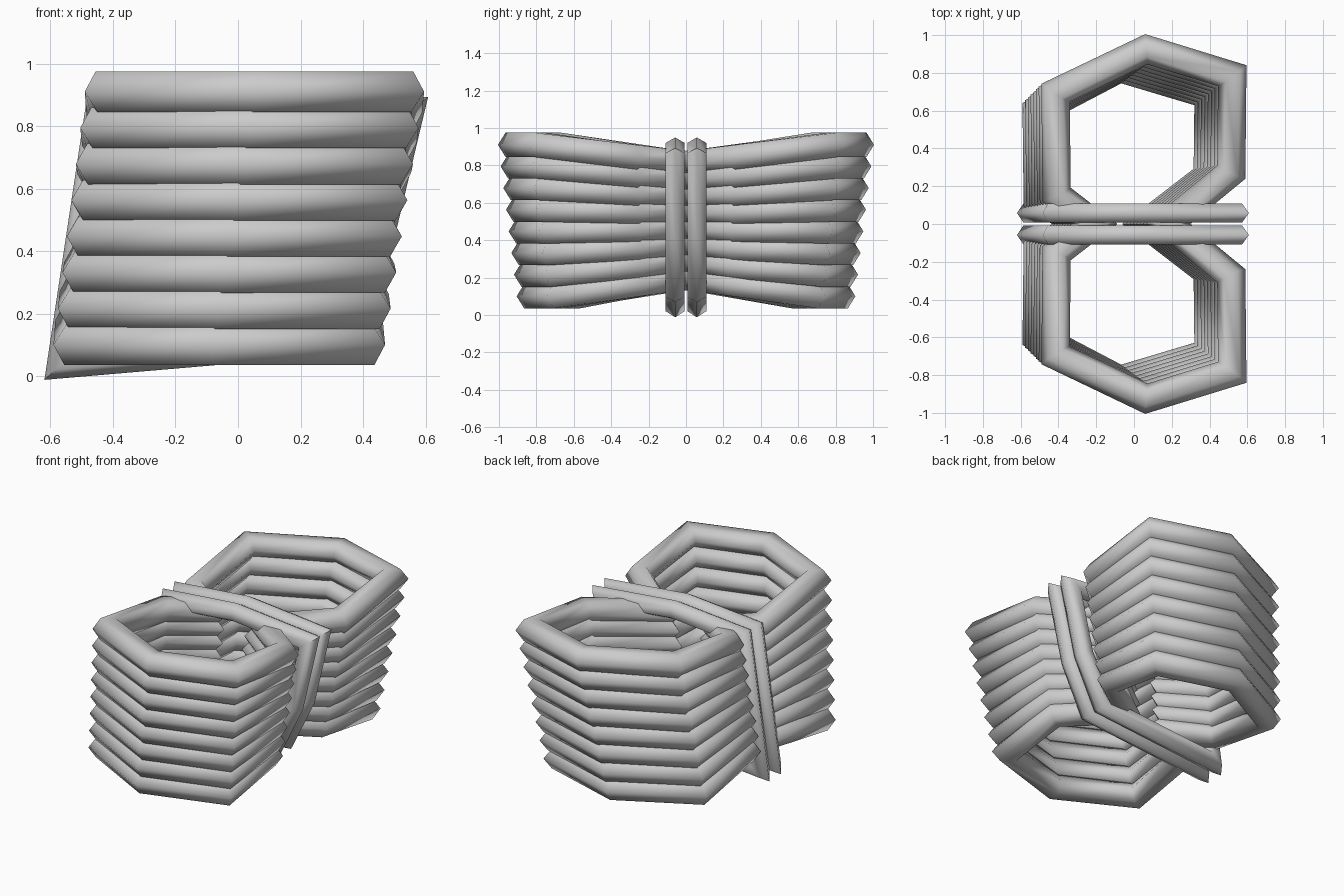
import bpy, bmesh, math
from mathutils import Vector

if "Cube" in bpy.data.objects:
    bpy.data.objects.remove(bpy.data.objects["Cube"])


def tube(name, pts, up, r, point_up):
    """Closed, mitred, six-sided tube along a loop of points."""
    pts = [Vector(p) for p in pts]
    up = Vector(up)
    n = len(pts)
    bm = bmesh.new()
    rings = []
    for i, p in enumerate(pts):
        a = (p - pts[i - 1]).normalized()
        b = (pts[(i + 1) % n] - p).normalized()
        t = (a + b).normalized()
        side = t.cross(up).normalized()
        u = side.cross(t).normalized()
        miter = 1 / max(0.5, t.dot(a))
        ring = []
        for k in range(6):
            c, s = math.cos(k * math.pi / 3), math.sin(k * math.pi / 3)
            if point_up:
                c, s = s, c
            ring.append(bm.verts.new(p + side * c * r * miter + u * s * r))
        rings.append(ring)
    for i in range(n):
        q, w = rings[i], rings[(i + 1) % n]
        for k in range(6):
            m = (k + 1) % 6
            bm.faces.new((q[k], q[m], w[m], w[k]))
    bmesh.ops.recalc_face_normals(bm, faces=bm.faces)
    me = bpy.data.meshes.new(name)
    bm.to_mesh(me)
    bm.free()
    ob = bpy.data.objects.new(name, me)
    bpy.context.collection.objects.link(ob)
    bpy.ops.object.select_all(action='DESELECT')
    ob.select_set(True)
    bpy.context.view_layer.objects.active = ob
    bpy.ops.object.shade_smooth_by_angle(angle=math.radians(65))


# Half outline of the top winding: x, y, level spacing, x lean, y lean
half = [(0.18, 0.0, 0.088, 0.12, 0.0),
        (0.515, 0.275, 0.0966, 0.125, 0.02),
        (0.52, 0.785, 0.1157, 0.125, 0.10),
        (0.065, 0.925, 0.1157, 0.14, 0.10),
        (-0.415, 0.695, 0.1157, 0.10, 0.10),
        (-0.41, 0.155, 0.093, 0.10, 0.02),
        (-0.21, 0.0, 0.088, 0.08, 0.0)]

# Eight stacked windings, pinched at the waist and leaning to one side
for level in range(8):
    k = level - 3.5
    low = 1 - level / 7
    loop = [(x - lx * low, y - ly * low, 0.505 + k * dz)
            for x, y, dz, lx, ly in half]
    loop += [(x, -y, z) for x, y, z in reversed(loop[1:-1])]
    tube(f"cord_winding_{level + 1}", loop, (0, 0, 1), 0.075, False)

# Two wraps around the waist
wrap = [(-0.55, 0.053), (0.29, 0.125), (0.435, 0.42),
        (0.535, 0.84), (0.03, 0.89), (-0.43, 0.85)]
for label, y in (("front", -0.058), ("back", 0.058)):
    tube(f"waist_wrap_{label}", [(x, y, z) for x, z in wrap],
         (0, 1, 0), 0.059, False)
